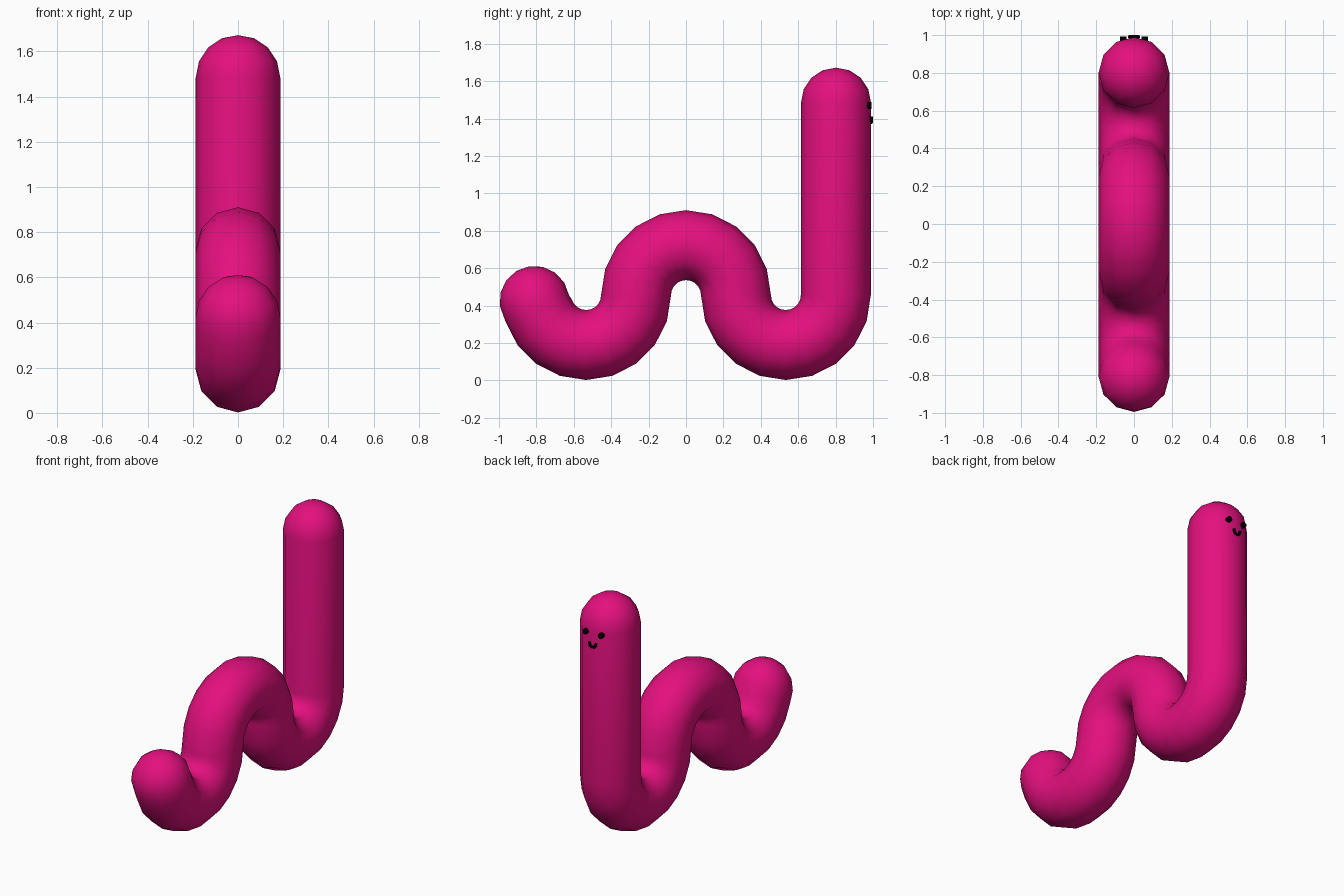
import bpy, bmesh
from math import sin, cos, pi, radians
from mathutils import Vector, Matrix

cube = bpy.data.objects.get("Cube")
if cube:
    bpy.data.objects.remove(cube, do_unlink=True)

R = 0.187        # body thickness
BEND = 0.267     # bend radius of the centre line
ZC = 0.456       # height of all bend centres
SIDES = 12


def material(name, rgb):
    m = bpy.data.materials.new(name)
    m.use_nodes = True
    m.diffuse_color = (*rgb, 1)
    bsdf = m.node_tree.nodes["Principled BSDF"]
    bsdf.inputs["Base Color"].default_value = (*rgb, 1)
    bsdf.inputs["Roughness"].default_value = 0.6
    return m


magenta = material("magenta", (0.78, 0.005, 0.21))
black = material("black", (0.0, 0.0, 0.0))


def add_object(name, bm, mat, smooth=True):
    bmesh.ops.recalc_face_normals(bm, faces=bm.faces)
    for f in bm.faces:
        f.smooth = smooth
    me = bpy.data.meshes.new(name)
    bm.to_mesh(me)
    bm.free()
    me.materials.append(mat)
    ob = bpy.data.objects.new(name, me)
    bpy.context.collection.objects.link(ob)
    return ob


def direction(deg):
    return Vector((0, cos(radians(deg)), sin(radians(deg))))


def skin(name, rings, start, end, sides, mat):
    """Loft rings of (centre, in-plane normal, radius), closed by two tip points."""
    bm = bmesh.new()
    loops = []
    for c, n, side, r in rings:
        loops.append([bm.verts.new(c + r * (cos(a) * n + sin(a) * side))
                      for a in (2 * pi * i / sides for i in range(sides))])
    for a, b in zip(loops, loops[1:]):
        for i in range(sides):
            j = (i + 1) % sides
            bm.faces.new((a[i], a[j], b[j], b[i]))
    for tip, loop in ((start, loops[0]), (end, loops[-1])):
        v = bm.verts.new(tip)
        for i in range(sides):
            bm.faces.new((v, loop[i], loop[(i + 1) % sides]))
    return add_object(name, bm, mat)


X = Vector((1, 0, 0))
CAP = [radians(22.5 * k) for k in range(4)]


def cap(centre, axis, normal):
    return [(centre + axis * R * sin(t), normal, X, R * cos(t)) for t in CAP]


def bend(y, angles, flip=1):
    centre = Vector((0, y, ZC))
    return [(centre + BEND * direction(a), flip * direction(a), X, R) for a in angles]


# Body: rounded tail, three bends, upright neck and rounded head
tail = Vector((0, -0.81, 0.425))
head = Vector((0, 0.802, 1.485))
rings = cap(tail, direction(99), direction(189))[::-1]
rings += bend(-2 * BEND, range(198, 361, 18))
rings += bend(0, range(162, -1, -18), -1)
rings += bend(2 * BEND, range(198, 361, 18))
rings += cap(head, direction(90), direction(0))
skin("body", rings, tail + R * direction(99), head + R * direction(90), SIDES, magenta)

# Eyes: small round studs on the back-facing side of the head
for side, name in ((1, "left_eye"), (-1, "right_eye")):
    bm = bmesh.new()
    bmesh.ops.create_cone(bm, cap_ends=True, segments=12, radius1=0.018,
                          radius2=0.018, depth=0.026,
                          matrix=Matrix.Translation((side * 0.057, 0.98, 1.47))
                          @ Matrix.Rotation(pi / 2, 4, 'X'))
    add_object(name, bm, black, smooth=False)

# Mouth: thin U-shaped smile
Y = Vector((0, 1, 0))
smile = []
for i in range(9):
    a = pi + pi * i / 8
    n = Vector((cos(a), 0, sin(a)))
    smile.append((Vector((0.024 * n.x, 0.991, 1.41 + 0.03 * n.z)), n, Y, 0.009))
skin("mouth", smile, smile[0][0], smile[-1][0], 8, black)
